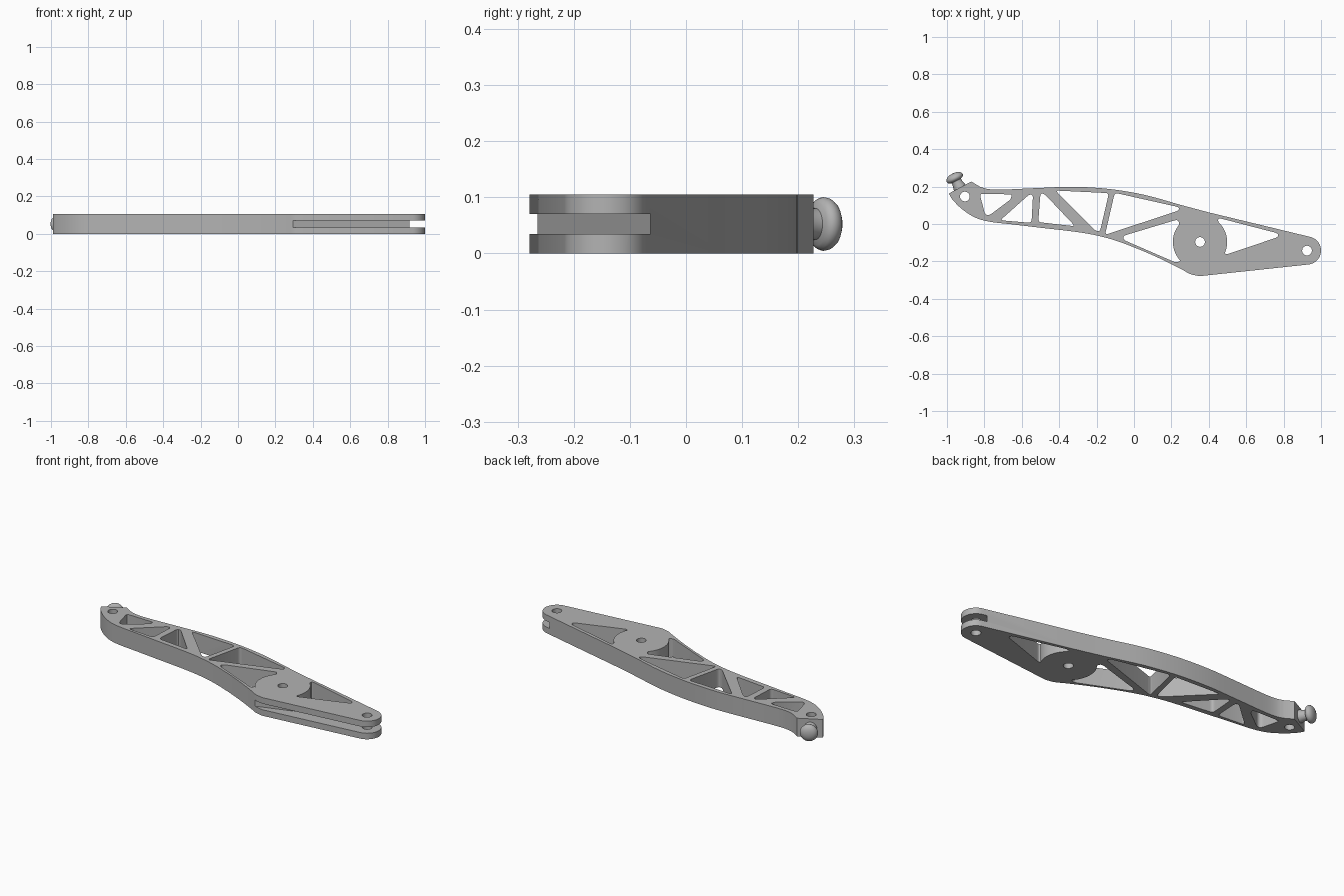
import bpy, bmesh, math
from mathutils import Vector, Matrix

cube = bpy.data.objects.get("Cube")
if cube:
    bpy.data.objects.remove(cube, do_unlink=True)

H = 0.105                       # arm thickness
HUB = (0.353, -0.096)
TIP = (0.925, -0.142)
ROOT = (-0.904, 0.147)

metal = bpy.data.materials.new("plain grey metal")
metal.use_nodes = True
grey = (0.45, 0.45, 0.45, 1)
metal.diffuse_color = grey
metal.node_tree.nodes["Principled BSDF"].inputs["Base Color"].default_value = grey


def arc(c, r, a0, a1, n=16):
    return [(c[0] + r * math.cos(math.radians(a0 + (a1 - a0) * i / n)),
             c[1] + r * math.sin(math.radians(a0 + (a1 - a0) * i / n))) for i in range(n + 1)]


def spline(pts, n=4):
    """Smooth curve through the points."""
    p = [Vector(q) for q in pts]
    p = [2 * p[0] - p[1]] + p + [2 * p[-1] - p[-2]]
    out = []
    for a, b, c, d in zip(p, p[1:], p[2:], p[3:]):
        for i in range(n):
            t = i / n
            out.append(0.5 * (2 * b + (c - a) * t + (2 * a - 5 * b + 4 * c - d) * t ** 2
                              + (3 * b - a - 3 * c + d) * t ** 3))
    return out + [p[-2]]


def rounded(pts, r=0.018, n=4):
    """Fillet only the sharp corners of a polygon."""
    p = [Vector(q) for q in pts]
    out = []
    for i, b in enumerate(p):
        u, v = p[i - 1] - b, p[(i + 1) % len(p)] - b
        if u.angle(v) > math.radians(150):
            out.append(b)
            continue
        a = b + u.normalized() * min(r, u.length * 0.45)
        c = b + v.normalized() * min(r, v.length * 0.45)
        for k in range(n + 1):
            t = k / n
            out.append(a * (1 - t) ** 2 + b * 2 * t * (1 - t) + c * t ** 2)
    return out


def prisms(name, outlines, z0, z1):
    """Extrude closed outlines between two heights."""
    bm = bmesh.new()
    for pts in outlines:
        face = bm.faces.new([bm.verts.new((q[0], q[1], z0)) for q in pts])
        top = bmesh.ops.extrude_face_region(bm, geom=[face])["geom"]
        bmesh.ops.translate(bm, vec=(0, 0, z1 - z0),
                            verts=[g for g in top if isinstance(g, bmesh.types.BMVert)])
    bmesh.ops.recalc_face_normals(bm, faces=bm.faces)
    return finish(name, bm)


def finish(name, bm):
    me = bpy.data.meshes.new(name)
    bm.to_mesh(me)
    bm.free()
    me.materials.append(metal)
    ob = bpy.data.objects.new(name, me)
    bpy.context.collection.objects.link(ob)
    return ob


def smooth(ob, angle=30):
    for f in ob.data.polygons:
        f.use_smooth = True
    ob.data.set_sharp_from_angle(angle=math.radians(angle))


# Arm outline: back edge, round tip, front edge, root end
back = spline([(-0.825, 0.2), (-0.78, 0.187), (-0.7, 0.184), (-0.5, 0.193), (-0.32, 0.199),
               (-0.13, 0.187), (0.06, 0.155), (0.25, 0.102), (0.4, 0.062)])
front = spline([(0.35, -0.279), (0.3, -0.267), (0.25, -0.24), (0.15, -0.19), (0.03, -0.137),
                (-0.1, -0.088), (-0.22, -0.057), (-0.35, -0.037), (-0.5, -0.02), (-0.65, -0.002),
                (-0.77, 0.012), (-0.85, 0.035), (-0.92, 0.08), (-0.97, 0.13), (-0.99, 0.163)])
outline = [(-0.87, 0.227)] + back + arc(TIP, 0.075, 75, -84) + front
arm = prisms("arm", [outline], 0, H)

# Lightening windows; the last two wrap around the hub
windows = [
    [(-0.825, 0.162), (-0.65, 0.158), (-0.662, 0.13), (-0.775, 0.045), (-0.797, 0.052)],
    [(-0.715, 0.02), (-0.56, 0.158), (-0.54, 0.155), (-0.548, 0.006)],
    [(-0.5, 0.165), (-0.478, 0.16), (-0.315, -0.012), (-0.512, 0.01)],
    [(-0.42, 0.179), (-0.134, 0.165), (-0.182, -0.04), (-0.205, -0.037)],
    [(-0.103, 0.167), (0.24, 0.09), (0.24, 0.072), (-0.155, -0.058)],
    [(-0.056, -0.063), (0.225, 0.022), (0.237, 0.018)] + arc(HUB, 0.145, 139, 224)
    + [(0.225, -0.207), (-0.056, -0.085)],
    [(0.45, 0.033), (0.77, -0.05), (0.77, -0.07), (0.495, -0.163)] + arc(HUB, 0.145, -25, 48),
]
pins = [arc(c, 0.026, 0, 345, 23) for c in (HUB, TIP, ROOT)]

# Slot along the front edge, open through the tip
slot = [(0.285, -0.268), (0.285, -0.4), (1.1, -0.4), (1.1, -0.003), (0.91, -0.065)]

cutters = [prisms("window_cutter", [rounded(w) for w in windows] + pins, -0.1, H + 0.1),
           prisms("slot_cutter", [slot], 0.035, 0.07)]
for c in cutters:
    c.hide_render = True
    mod = arm.modifiers.new("cut", "BOOLEAN")
    mod.operation = "DIFFERENCE"
    mod.solver = "EXACT"
    mod.object = c
bpy.context.view_layer.update()
cut = arm.evaluated_get(bpy.context.evaluated_depsgraph_get())
arm.data = bpy.data.meshes.new_from_object(cut)
arm.modifiers.clear()
for c in cutters:
    bpy.data.objects.remove(c, do_unlink=True)
smooth(arm)

# Button knob on the root end: lathed neck and domed flange
profile = [(0, -0.01), (0.034, -0.01), (0.034, 0.008), (0.029, 0.02), (0.028, 0.04), (0.038, 0.043),
           (0.045, 0.048), (0.048, 0.056), (0.046, 0.065), (0.04, 0.073), (0.03, 0.079),
           (0.016, 0.083), (0, 0.084)]
bm = bmesh.new()
verts = [bm.verts.new((r, 0, t)) for r, t in profile]
edges = [bm.edges.new(pair) for pair in zip(verts, verts[1:])]
bmesh.ops.spin(bm, geom=verts + edges, axis=(0, 0, 1), cent=(0, 0, 0),
               angle=math.tau, steps=32, use_duplicate=False)
bmesh.ops.remove_doubles(bm, verts=bm.verts, dist=1e-5)
bmesh.ops.recalc_face_normals(bm, faces=bm.faces)
turn = Vector((-0.46, 0.89, 0)).to_track_quat("Z", "Y").to_matrix().to_4x4()
bm.transform(Matrix.Translation((-0.932, 0.195, H / 2)) @ turn)
smooth(finish("knob", bm), 40)
